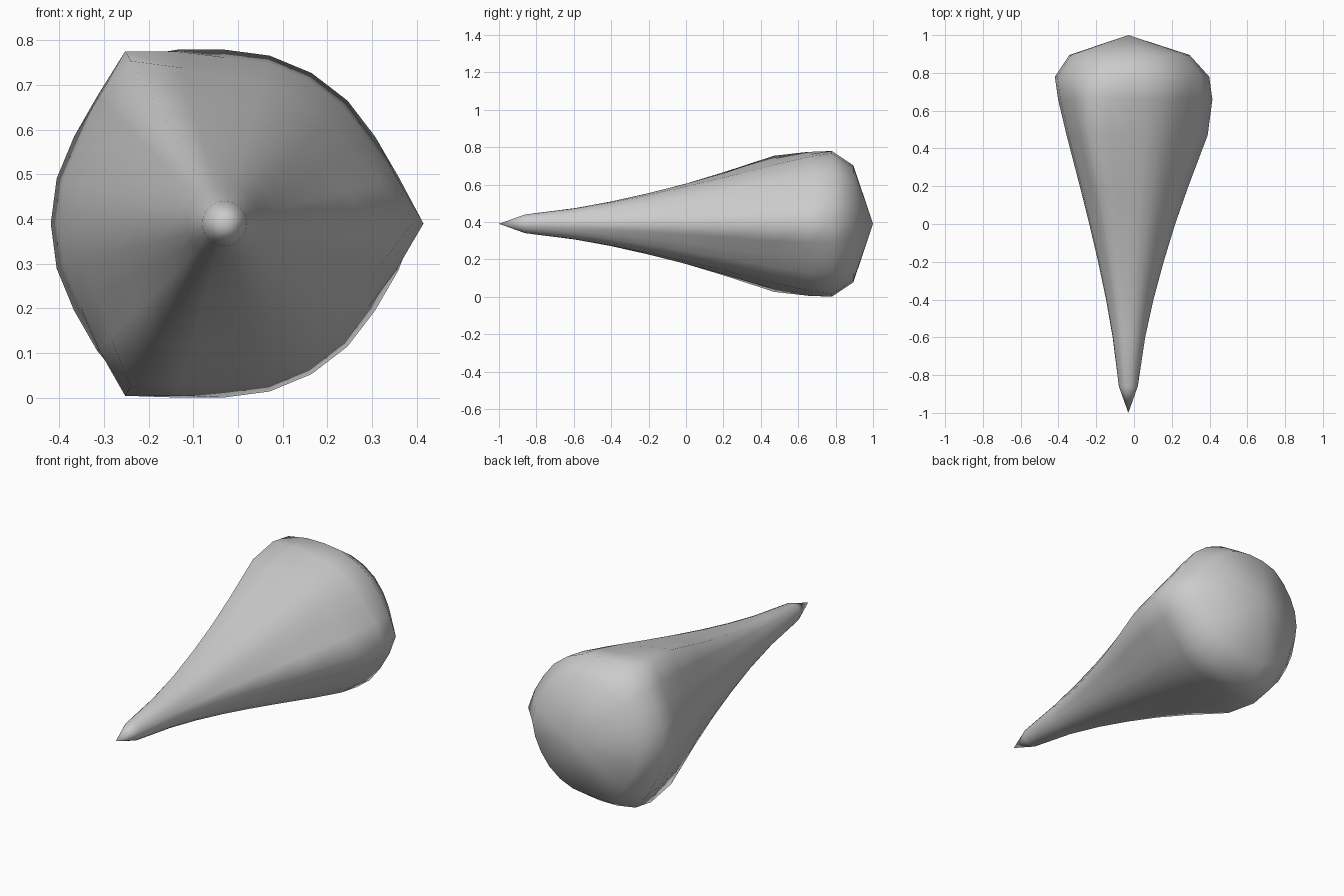
import bpy, bmesh, math

if "Cube" in bpy.data.objects:
    bpy.data.objects.remove(bpy.data.objects["Cube"])

SIDES = 24
CX, CZ = -0.03, 0.39
# ring: y position, round radius, radius on the three ridges
RINGS = [(-0.86, 0.050, 0.050), (-0.60, 0.083, 0.089), (-0.40, 0.118, 0.133),
         (-0.20, 0.160, 0.187), (0.0, 0.207, 0.248), (0.20, 0.257, 0.318),
         (0.47, 0.327, 0.420), (0.66, 0.372, 0.445), (0.78, 0.389, 0.428),
         (0.895, 0.312, 0.324)]


def ring_radius(i, r, ridge):
    # ridges sit at 0, 120 and 240 degrees and fade over one segment
    step = min(i % 8, 8 - i % 8)
    weight = {0: 1.0, 1: 0.36}.get(step, 0.0)
    return r + (ridge - r) * weight


# Three-ridged tapering body lofted along y
bm = bmesh.new()
rings = []
for y, r, ridge in RINGS:
    ring = []
    for i in range(SIDES):
        a = 2 * math.pi * i / SIDES
        rad = ring_radius(i, r, ridge)
        ring.append(bm.verts.new((CX + rad * math.cos(a), y, CZ + rad * math.sin(a))))
    rings.append(ring)

for a, b in zip(rings, rings[1:]):
    for i in range(SIDES):
        j = (i + 1) % SIDES
        bm.faces.new((a[i], a[j], b[j], b[i]))

# Pointed nose and domed rear
for y, ring in ((-1.0, rings[0]), (1.0, rings[-1])):
    tip = bm.verts.new((CX, y, CZ))
    for i in range(SIDES):
        bm.faces.new((tip, ring[i], ring[(i + 1) % SIDES]))

bmesh.ops.recalc_face_normals(bm, faces=bm.faces)
mesh = bpy.data.meshes.new("tapered_body")
bm.to_mesh(mesh)
bm.free()
body = bpy.data.objects.new("tapered_body", mesh)
bpy.context.collection.objects.link(body)
for p in mesh.polygons:
    p.use_smooth = True
